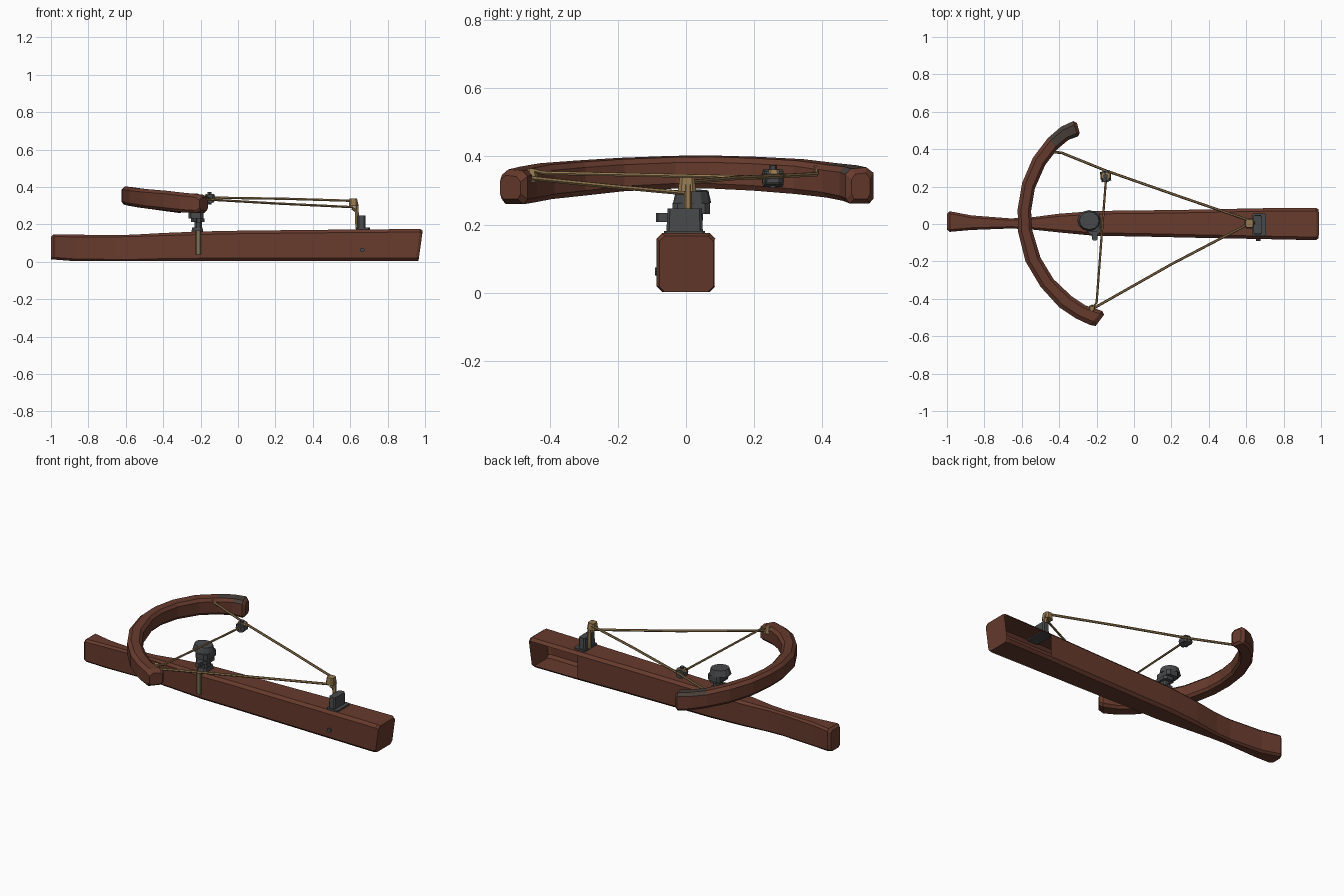
import bpy, bmesh, math
from mathutils import Vector


def mat(name, rgb):
    m = bpy.data.materials.new(name)
    m.diffuse_color = (*rgb, 1)
    return m


WOOD = mat("reddish wood", (0.135, 0.043, 0.026))
TIP = mat("worn tip", (0.065, 0.048, 0.04))
IRON = mat("dark iron", (0.065, 0.067, 0.07))
ROPE = mat("tan cord", (0.30, 0.19, 0.08))
STRAP = mat("khaki strap", (0.20, 0.16, 0.085))


def finish(name, bm, *mats):
    me = bpy.data.meshes.new(name)
    bm.to_mesh(me)
    bm.free()
    for m in mats:
        me.materials.append(m)
    ob = bpy.data.objects.new(name, me)
    bpy.context.collection.objects.link(ob)
    return ob


def loft(rings):
    bm = bmesh.new()
    vs = [[bm.verts.new(p) for p in r] for r in rings]
    n = len(vs[0])
    for a, b in zip(vs, vs[1:]):
        for i in range(n):
            bm.faces.new((a[i], a[(i + 1) % n], b[(i + 1) % n], b[i]))
    bm.faces.new(vs[0][::-1])
    bm.faces.new(vs[-1])
    bmesh.ops.recalc_face_normals(bm, faces=bm.faces)
    return bm


def octagon(a0, a1, b0, b1, c):
    # chamfered rectangle, counter-clockwise
    return [(a0 + c, b0), (a1 - c, b0), (a1, b0 + c), (a1, b1 - c),
            (a1 - c, b1), (a0 + c, b1), (a0, b1 - c), (a0, b0 + c)]


def box(name, x0, x1, y0, y1, z0, z1, m, c=0.006, taper=1.0):
    cx, cy = (x0 + x1) / 2, (y0 + y1) / 2
    base = octagon(x0, x1, y0, y1, c)
    top = [(cx + (x - cx) * taper, cy + (y - cy) * taper) for x, y in base]
    return finish(name, loft([[(x, y, z0) for x, y in base], [(x, y, z1) for x, y in top]]), m)


def cord(name, pts, r, m, sides=6):
    pts = [Vector(p) for p in pts]
    rings = []
    for i, p in enumerate(pts):
        d = (pts[min(i + 1, len(pts) - 1)] - pts[max(i - 1, 0)]).normalized()
        u = d.cross(Vector((0.1, 0, 1))).normalized()
        v = d.cross(u)
        rings.append([p + r * (u * math.cos(t) + v * math.sin(t))
                      for t in (math.tau * k / sides for k in range(sides))])
    return finish(name, loft(rings), m)


def drum(name, pos, rx, ry, h, m, sides=10, rot=(0, 0, 0), top=1.0):
    bm = bmesh.new()
    bmesh.ops.create_cone(bm, cap_ends=True, segments=sides, radius1=1, radius2=top, depth=h)
    ob = finish(name, bm, m)
    ob.scale = (rx, ry, 1)
    ob.rotation_euler = rot
    ob.location = pos
    return ob


# stock: x, y0, y1, top z, chamfer
stations = [(-1, -.03, .055, .135, .012), (-.985, -.042, .068, .147, .012),
            (-.87, -.032, .046, .145, .012), (-.66, -.024, .030, .143, .010),
            (-.56, -.028, .034, .145, .010), (-.4, -.045, .055, .154, .014),
            (-.2, -.064, .070, .162, .016), (0, -.066, .072, .166, .016),
            (.35, -.074, .077, .170, .016), (.66, -.080, .084, .173, .016),
            (.955, -.086, .086, .175, .016), (.97, -.078, .080, .167, .016)]
rings = []
for x, y0, y1, z1, c in stations:
    slant = 0.14 if x > 0.9 else 0
    rings.append([(x + slant * (z - .04), y, z)
                  for y, z in octagon(y0, y1, 0.012 if abs(x) > .97 else 0.003, z1, c)])
bm = loft(rings)
# open hollow on the back side of the butt
bmesh.ops.delete(bm, geom=[f for f in bm.faces if f.normal.y > 0.9
                           and f.calc_center_median().x > 0.7], context='FACES')
finish("stock", bm, WOOD)

# bow limb: outer x, outer y, inner x, inner y, z low, z high
limb = [(-.205, -.545, -.16, -.485, .275, .345), (-.235, -.54, -.17, -.465, .26, .362),
        (-.31, -.505, -.26, -.435, .265, .37), (-.40, -.445, -.335, -.385, .275, .38),
        (-.50, -.335, -.43, -.295, .285, .388), (-.58, -.2, -.5, -.18, .298, .396),
        (-.62, -.04, -.545, -.03, .306, .402), (-.622, .08, -.55, .07, .306, .403),
        (-.598, .22, -.53, .19, .300, .399), (-.54, .355, -.475, .315, .29, .392),
        (-.46, .46, -.41, .40, .28, .38), (-.39, .52, -.35, .45, .27, .374),
        (-.325, .55, -.30, .468, .262, .368), (-.305, .54, -.29, .485, .275, .352)]
rings = []
for ox, oy, ix, iy, z0, z1 in limb:
    rings.append([(ox + (ix - ox) * t, oy + (iy - oy) * t, z)
                  for t, z in [(.15, z0), (.85, z0), (1, z0 + .015), (1, z1 - .02),
                               (.8, z1 - .004), (.25, z1), (0, z1 - .016), (0, z0 + .015)]])
bm = loft(rings)
for f in bm.faces:
    if f.normal.z > 0.7 and f.calc_center_median().y > 0.41:
        f.material_index = 1
finish("bow_limb", bm, WOOD, TIP)

# strings
cord("string_back", [(-.50, .37, .375), (-.44, .383, .362), (-.39, .382, .348),
                     (-.15, .285, .343), (.25, .145, .337), (.615, .02, .326)], .007, ROPE)
cord("string_front", [(-.26, -.445, .35), (-.215, -.45, .336), (.2, -.215, .312),
                      (.615, .002, .292)], .007, ROPE)
cord("string_cross", [(-.225, -.45, .36), (-.20, -.42, .352), (-.15, .24, .338)], .006, ROPE)
drum("front_string_knot", (-.225, -.452, .345), .022, .022, .04, ROPE, 6, top=.6)
drum("back_string_knot", (-.44, .383, .36), .014, .014, .025, ROPE, 6, top=.7)

# pulley on the back string
box("pulley_body", -.178, -.125, .225, .285, .322, .352, IRON, .012)
drum("pulley_wheel", (-.152, .255, .337), .026, .026, .056, IRON, 8, (math.pi / 2, 0, .2))
drum("pulley_pin", (-.152, .255, .340), .012, .012, .066, IRON, 6)
box("pulley_clip", -.180, -.122, .240, .276, .350, .362, ROPE, .008, .8)

# string catch and rear iron block
box("catch_block", .638, .682, -.058, .05, .168, .248, IRON, .008, .93)
box("catch_base", .632, .705, -.065, .056, .166, .182, IRON)
cord("catch_post", [(.638, .006, .175), (.636, .006, .25), (.632, .006, .318)], .012, ROPE)
box("catch_head", .592, .642, -.024, .030, .298, .338, ROPE, .01, .8)
cord("catch_tie", [(.612, .002, .285), (.634, .006, .27)], .009, ROPE)

# iron mount on the stock
box("mount_base", -.25, -.185, -.045, .05, .155, .182, IRON, .012, .85)
box("mount_neck", -.232, -.192, -.03, .03, .175, .245, IRON, .01)
box("mount_collar", -.25, -.18, -.055, .05, .212, .232, IRON, .015)
box("mount_lug", -.225, -.195, -.088, -.03, .208, .234, IRON, .006)
box("mount_fork", -.265, -.185, -.04, .07, .232, .264, IRON, .015)
drum("mount_plate", (-.24, .018, .282), .062, .056, .036, IRON, 12, (0, .06, 0), .85)

# strap and bolt on the front side
box("side_strap", -.226, -.198, -.072, -.055, .04, .168, STRAP, .004)
drum("side_bolt", (.665, -.084, .063), .012, .012, .014, IRON, 8, (math.pi / 2, 0, 0))
